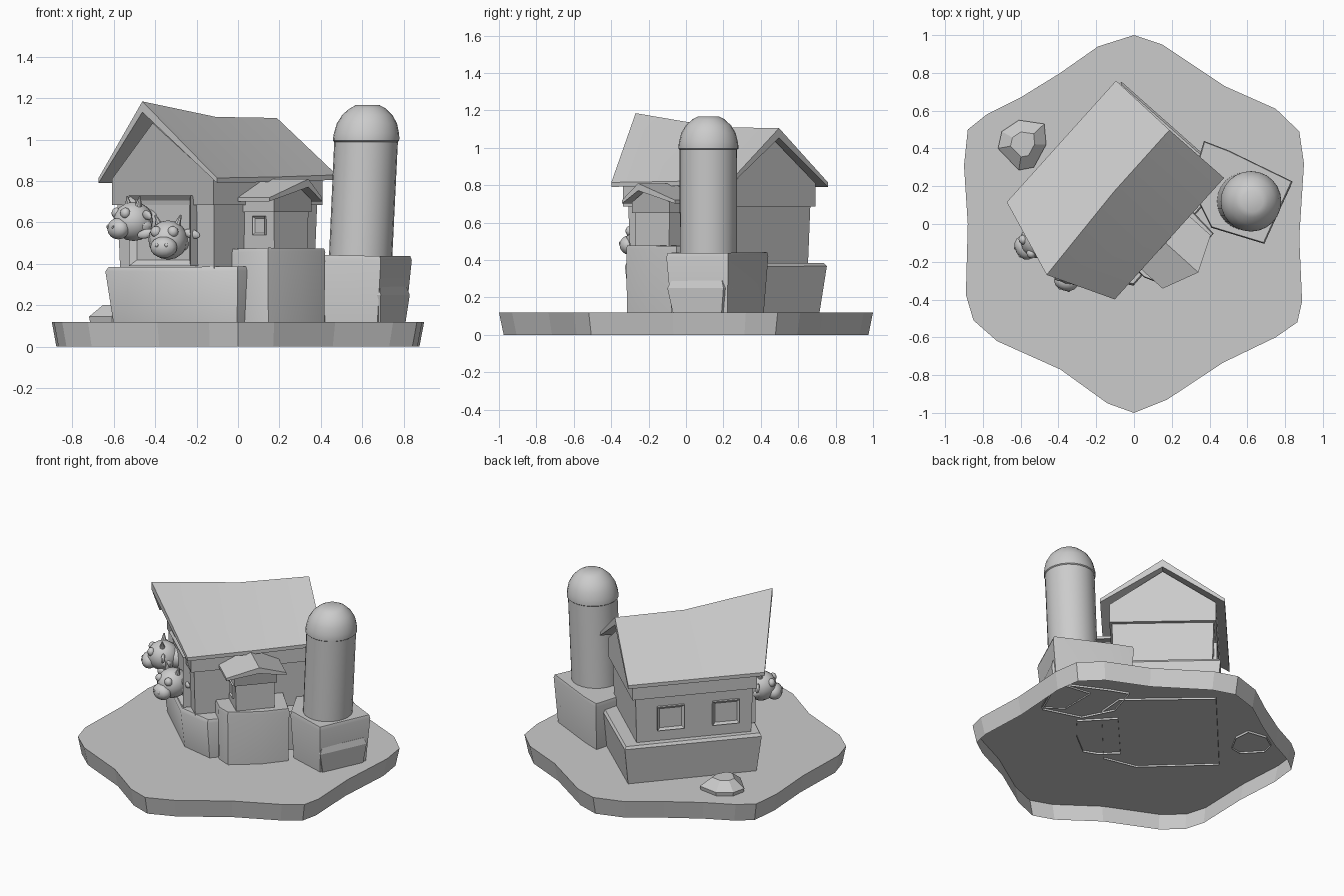
import bpy, bmesh, math, random
from mathutils import Vector, Matrix

if "Cube" in bpy.data.objects:
    bpy.data.objects.remove(bpy.data.objects["Cube"])

random.seed(4)
A = math.radians(48)
# Barn frame: u runs front to back, v to the barn's right, z up
U = Vector((math.cos(A), math.sin(A), 0))
V = Vector((math.sin(A), -math.cos(A), 0))
C = Vector((-0.10, 0.178, 0))


def barn(p):
    return C + U * p[0] + V * p[1] + Vector((0, 0, p[2]))


def world(p):
    return Vector(p)


def finish(name, bm, smooth=None):
    bmesh.ops.recalc_face_normals(bm, faces=bm.faces)
    me = bpy.data.meshes.new(name)
    bm.to_mesh(me)
    bm.free()
    ob = bpy.data.objects.new(name, me)
    bpy.context.collection.objects.link(ob)
    if smooth:
        bpy.ops.object.select_all(action='DESELECT')
        ob.select_set(True)
        bpy.context.view_layer.objects.active = ob
        bpy.ops.object.shade_smooth_by_angle(angle=math.radians(smooth))
    return ob


def loft(name, rings, place=world, smooth=None, base=True):
    """Skin closed rings of points; cap the last one, and the first if base is set."""
    bm = bmesh.new()
    vs = [[bm.verts.new(place(p)) for p in r] for r in rings]
    n = len(vs[0])
    for a, b in zip(vs, vs[1:]):
        for i in range(n):
            j = (i + 1) % n
            bm.faces.new((a[i], a[j], b[j], b[i]))
    if base:
        bm.faces.new(vs[0])
    bm.faces.new(vs[-1])
    return finish(name, bm, smooth)


def ring(poly, k, z, jitter=0):
    cx = sum(p[0] for p in poly) / len(poly)
    cy = sum(p[1] for p in poly) / len(poly)
    return [(cx + (x - cx) * k, cy + (y - cy) * k, z + random.uniform(-jitter, jitter))
            for x, y in poly]


def rock(name, poly, top, place=world, foot=0.94, jitter=0.006):
    return loft(name, [ring(poly, foot, 0.107), ring(poly, 1, top - 0.02, jitter),
                       ring(poly, 0.975, top, jitter * 0.5)], place, 35, base=False)


def rect(hu, hv, z, cu=0, cv=0):
    return [(cu - hu, cv - hv, z), (cu + hu, cv - hv, z), (cu + hu, cv + hv, z), (cu - hu, cv + hv, z)]


def roof(name, stations, place, thick):
    """Gable roof; each station is left eave, ridge, right eave, thickened downward."""
    drop = (thick * .6, thick * 1.3, thick * .6)
    return loft(name, [s + [(x, y, z - d) for (x, y, z), d in zip(reversed(s), drop)]
                       for s in stations], place, 30)


def panel(name, place, w, h, d, border):
    """Framed panel: place maps (along, out, up) onto the barn frame."""
    bm = bmesh.new()
    bmesh.ops.create_cube(bm, size=1)
    for v in bm.verts:
        v.co = (v.co.x * w, v.co.y * d, v.co.z * h)
    face = [f for f in bm.faces if f.calc_center_median().y > d * 0.4]
    bmesh.ops.inset_region(bm, faces=face, thickness=border, depth=-d * 0.4)
    for v in bm.verts:
        v.co = barn(place(v.co.x, v.co.y, v.co.z))
    finish(name, bm)


# Ground slab: wavy hexagonal outline, open underneath
outline = [(0, 1), (.15, .95), (.48, .73), (.75, .61), (.875, .49), (.90, .32), (.875, -.07),
           (.89, -.41), (.865, -.52), (.75, -.60), (.47, -.735), (.175, -.93), (0, -1),
           (-.14, -.95), (-.39, -.77), (-.725, -.62), (-.85, -.51), (-.89, -.375), (-.88, 0),
           (-.90, .31), (-.88, .50), (-.78, .58), (-.60, .67), (-.39, .80), (-.19, .94)]
loft("ground_slab", [ring(outline, .975, 0), ring(outline, 1, .12)], base=False)

# Rock foundations, open below the ground surface
rock("barn_foundation", [(-.42, -.35), (-.43, .20), (-.31, .41), (.30, .40), (.455, .28), (.45, -.36)],
     .385, barn, .935)
rock("shed_foundation", [(-.235, .28), (-.24, .42), (-.205, .515), (0, .55), (.18, .54), (.20, .28)],
     .475, barn, .98)
rock("silo_foundation", [(.37, .44), (.50, .39), (.84, .225), (.69, -.105), (.41, -.02), (.30, .2)],
     .44, world, .90)
loft("silo_ledge", [ring([(.55, .28), (.77, .25), (.83, .20), (.69, -.10), (.55, 0)], k, z)
                    for k, z in ((.86, .11), (1, .25), (.9, .29))], base=False)
stone = [(-.72, .40), (-.70, .49), (-.61, .55), (-.475, .53), (-.465, .42), (-.53, .30), (-.61, .285)]
loft("loose_stone", [ring(stone, k, z) for k, z in ((.95, .107), (1, .145), (.5, .20))], base=False)

# Barn walls: lower storey, then a wider gabled upper part leaning out under the front ridge
loft("barn_lower_wall", [rect(.362, .305, .35), rect(.372, .315, .70)], barn)
loft("barn_upper_wall", [[(e, -.33, .685), (e, -.33, .81), (r, v, z), (e, .33, .81), (e, .33, .685)]
                         for e, r, v, z in ((-.395, -.49, .02, 1.08), (.395, .395, 0, 1.04))], barn)
roof("barn_roof", [[(e, -.385, .815), (r, v, z), (e, .385, y)] for e, r, v, z, y in
                   ((-.43, -.575, .03, 1.185, .815), (0, -.01, 0, 1.11, .82),
                    (.435, .43, 0, 1.105, .83))], barn, .04)

# Barn doorway and the two windows on its left side
panel("front_doorway", lambda a, o, z: (-.385 - o, a, z + .56), .40, .34, .06, .04)
for i, u in enumerate((.15, -.20)):
    panel(f"side_window_{i}", lambda a, o, z: (u + a, -.315 - o, z + .54), .17, .16, .03, .022)

# Small gabled shed on the right side
cu = -.028
loft("shed_lower_wall", [rect(.12, .12, .44, cu, .385), rect(.125, .12, .67, cu, .385)], barn)
loft("shed_upper_wall", [[(cu - .135, v, .65), (cu - .135, v, .71), (cu, p, .775), (cu + .135, v, .71),
                          (cu + .135, v, .65)] for v, p in ((.28, .28), (.515, .55))], barn)
roof("shed_roof", [[(cu - .19, e, .72), (cu, r, .81), (cu + .19, e, .72)]
                   for e, r in ((.31, .31), (.535, .618))], barn, .03)
panel("shed_window", lambda a, o, z: (cu - .125 - o, .415 + a, z + .585), .08, .09, .02, .014)


# Leaning silo with a domed cap
def circle(r, z, n=24):
    cx = .593 + (z - .44) * .047
    return [(cx + r * math.cos(2 * math.pi * i / n), .12 + r * math.sin(2 * math.pi * i / n), z)
            for i in range(n)]


loft("silo_body", [circle(.153, .40), circle(.154, 1.0)], smooth=30)
loft("silo_dome", [circle(.154, .99), circle(.16, .995), circle(.16, 1.01)] +
     [circle(.158 * math.cos(t), 1.015 + .163 * math.sin(t)) for t in (.1, .4, .7, 1.0, 1.2)],
     smooth=35)


# Two cow heads looking out of the doorway, built facing -y
def ball(name, m, loc, size, rot=0, seg=14):
    bm = bmesh.new()
    bmesh.ops.create_uvsphere(bm, u_segments=seg, v_segments=8, radius=1)
    bm.transform(m @ Matrix.Translation(loc) @ Matrix.Rotation(rot, 4, 'Y')
                 @ Matrix.Diagonal((*size, 1)))
    finish(name, bm, 40)


def horn(name, m, loc, tilt):
    bm = bmesh.new()
    bmesh.ops.create_cone(bm, cap_ends=True, segments=8, radius1=.018, radius2=.004, depth=.05)
    bm.transform(m @ Matrix.Translation(loc) @ Matrix.Rotation(tilt, 4, 'Y'))
    finish(name, bm, 40)


def cow(tag, loc, heading):
    m = Matrix.Translation(loc) @ Matrix.Rotation(heading, 4, 'Z')
    ball(f"{tag}_head", m, (0, 0, 0), (.095, .10, .095))
    ball(f"{tag}_neck", m, (0, .10, -.01), (.07, .11, .07))
    ball(f"{tag}_muzzle", m, (0, -.085, -.035), (.066, .05, .052))
    for s, side in ((-1, "left"), (1, "right")):
        ball(f"{tag}_{side}_ear", m, (s * .115, .01, .03), (.042, .013, .022), s * .25, 8)
        horn(f"{tag}_{side}_horn", m, (s * .055, 0, .098), s * .35)
        ball(f"{tag}_{side}_eye", m, (s * .042, -.070, .04), (.027, .024, .027), 0, 10)
        ball(f"{tag}_{side}_nostril", m, (s * .024, -.130, -.025), (.009, .005, .009), 0, 8)
        ball(f"{tag}_{side}_spot", m, (s * .074, .025, -.02), (.022, .035, .03), 0, 8)


cow("cow_low", (-.338, -.222, .515), -.25)
cow("cow_high", (-.505, -.085, .605), -1.05)
